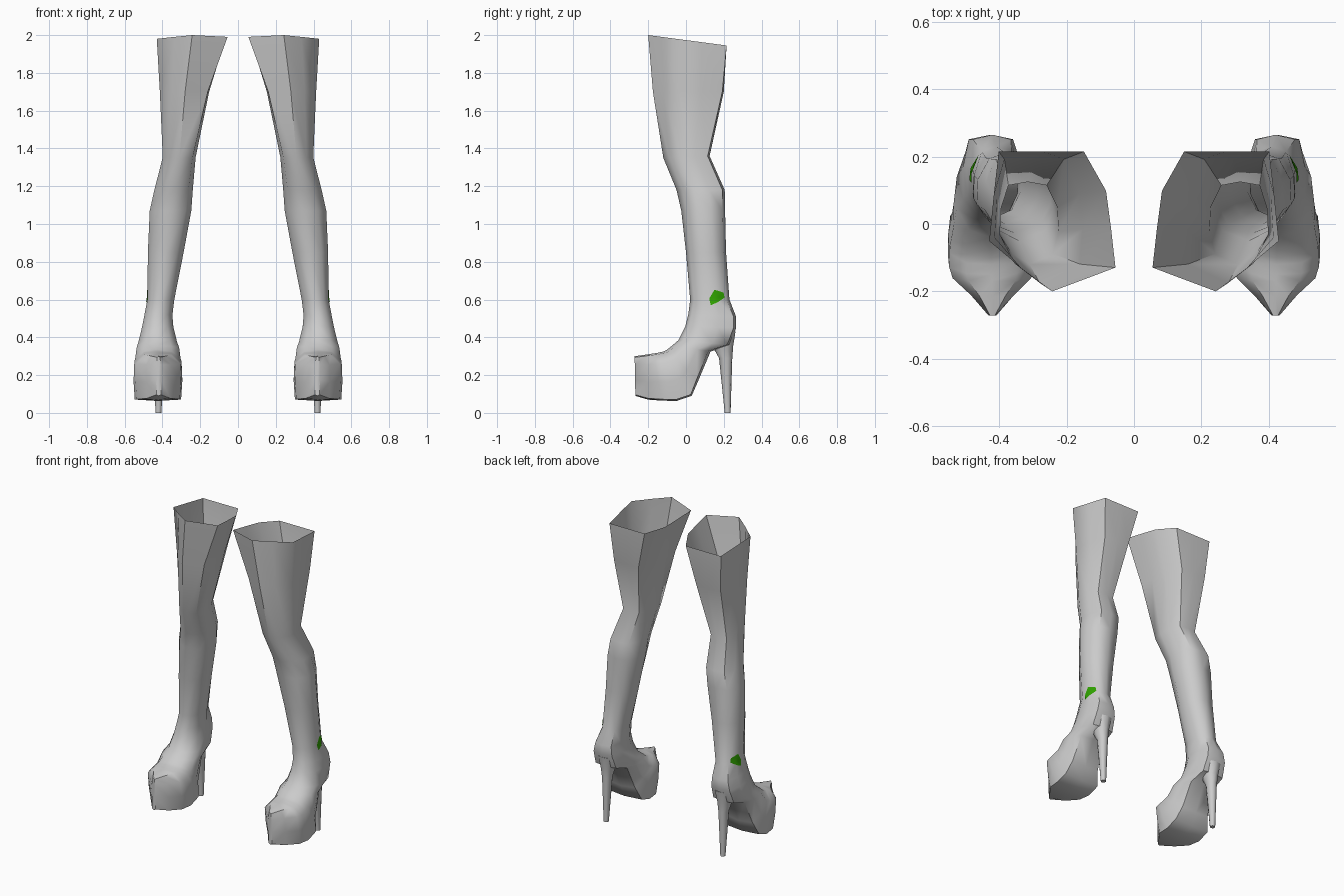
import bpy, bmesh, math
from mathutils import Vector
from mathutils.bvhtree import BVHTree

if "Cube" in bpy.data.objects:
    bpy.data.objects.remove(bpy.data.objects["Cube"])


def material(name, rgb):
    m = bpy.data.materials.new(name)
    m.use_nodes = True
    m.diffuse_color = (*rgb, 1)
    m.node_tree.nodes["Principled BSDF"].inputs["Base Color"].default_value = (*rgb, 1)
    return m


GREY = material("light grey", (0.6, 0.6, 0.6))
GREEN = material("green", (0.03, 0.37, 0.0))


def mirrored(half):
    """Complete a half outline that starts at the front and ends at the back."""
    return half + [(-u, v) for u, v in half[-2:0:-1]]


# Cross-section outlines: u across (-1 inner, 1 outer), v from front/top to back/bottom
CUFF = [(0, 0), (.5, .17), (1, .36), (.93, .68), (.85, 1), (.15, 1),
        (-.5, 1), (-.85, .72), (-.93, .45), (-1, .17)]
ROUND = mirrored([(0, 0), (.62, .1), (.97, .36), (.95, .68), (.6, .93), (0, 1)])
BOXY = mirrored([(0, 0), (.58, .03), (.97, .22), (1, .6), (.95, .97), (0, 1)])


def blend(a, b, t):
    return [(p[0] + (q[0] - p[0]) * t, p[1] + (q[1] - p[1]) * t) for p, q in zip(a, b)]


def ring(outline, front, back, x_in, x_out):
    """Place an outline between a front and a back point given as (y, z)."""
    mid, half = (x_in + x_out) / 2, (x_out - x_in) / 2
    return [Vector((mid + u * half,
                    front[0] + (back[0] - front[0]) * v,
                    front[1] + (back[1] - front[1]) * v)) for u, v in outline]


def finish(name, bm, mat):
    """Make a smooth-shaded object mirrored to both sides."""
    mesh = bpy.data.meshes.new(name)
    bm.to_mesh(mesh)
    bm.free()
    mesh.materials.append(mat)
    ob = bpy.data.objects.new(name, mesh)
    bpy.context.collection.objects.link(ob)
    mod = ob.modifiers.new("both_sides", 'MIRROR')
    mod.use_mirror_merge = False
    bpy.ops.object.select_all(action='DESELECT')
    ob.select_set(True)
    bpy.context.view_layer.objects.active = ob
    bpy.ops.object.shade_smooth_by_angle(angle=math.radians(50))
    return ob


def loft(rings, cap_start=False):
    bm = bmesh.new()
    loops = [[bm.verts.new(p) for p in r] for r in rings]
    for a, b in zip(loops, loops[1:]):
        n = len(a)
        for i in range(n):
            j = (i + 1) % n
            bm.faces.new((a[i], a[j], b[j], b[i]))
    bm.faces.new(loops[-1])
    if cap_start:
        bm.faces.new(loops[0][::-1])
    bmesh.ops.recalc_face_normals(bm, faces=bm.faces)
    return bm


# Boot: open cuff down the leg, over the instep, then forward to the pointed toe
boot = loft([
    ring(CUFF, (-.20, 2.0), (.215, 1.945), .055, .43),
    ring(blend(CUFF, ROUND, .3), (-.175, 1.70), (.20, 1.70), .145, .415),
    ring(blend(CUFF, ROUND, .6), (-.12, 1.35), (.125, 1.36), .22, .40),
    ring(blend(CUFF, ROUND, .7), (-.05, 1.18), (.205, 1.18), .235, .445),
    ring(blend(CUFF, ROUND, .8), (-.025, 1.07), (.207, 1.07), .243, .47),
    ring(ROUND, (.0, .85), (.212, .85), .285, .48),
    ring(ROUND, (.022, .60), (.23, .60), .335, .482),
    ring(blend(ROUND, BOXY, .4), (.012, .52), (.265, .51), .345, .498),
    ring(blend(ROUND, BOXY, .5), (-.003, .46), (.265, .45), .34, .51),
    ring(blend(ROUND, BOXY, .3), (-.04, .385), (.235, .36), .32, .53),
    ring(blend(ROUND, BOXY, .3), (-.075, .355), (.13, .325), .308, .54),
    ring(blend(ROUND, BOXY, .5), (-.10, .335), (.065, .17), .30, .548),
    ring(BOXY, (-.12, .325), (.03, .09), .295, .552),
    ring(BOXY, (-.15, .318), (-.05, .063), .295, .553),
    ring(BOXY, (-.17, .315), (-.13, .065), .302, .542),
    ring(BOXY, (-.215, .308), (-.20, .07), .355, .486),
    ring(BOXY, (-.272, .30), (-.268, .09), .408, .433),
])
surface = BVHTree.FromBMesh(boot)
finish("platform_boots", boot, GREY)

# Slim tapering heel
finish("stiletto_heels", loft([
    ring(ROUND, (.125, .41), (.262, .43), .36, .48),
    ring(ROUND, (.15, .335), (.25, .355), .38, .462),
    ring(ROUND, (.175, .29), (.245, .29), .39, .45),
    ring(ROUND, (.205, 0), (.236, 0), .405, .437),
], cap_start=True), GREY)

# Green patch lying on the outer ankle
outline = [(.13, .57), (.122, .605), (.15, .652), (.198, .637), (.203, .61), (.165, .585)]
cy = sum(p[0] for p in outline) / len(outline)
cz = sum(p[1] for p in outline) / len(outline)


def on_ankle(y, z):
    hit, normal, _, _ = surface.ray_cast(Vector((1, y, z)), Vector((-1, 0, 0)))
    return hit + Vector((.004, .001, 0))


bm = bmesh.new()
centre = bm.verts.new(on_ankle(cy, cz))
loops = [[bm.verts.new(on_ankle(cy + (y - cy) * s, cz + (z - cz) * s)) for y, z in outline]
         for s in (.33, .67, 1)]
for i in range(len(outline)):
    j = (i + 1) % len(outline)
    bm.faces.new((centre, loops[0][j], loops[0][i]))
    for a, b in zip(loops, loops[1:]):
        bm.faces.new((a[i], a[j], b[j], b[i]))
bmesh.ops.recalc_face_normals(bm, faces=bm.faces)
if sum(f.normal.x for f in bm.faces) < 0:
    bmesh.ops.reverse_faces(bm, faces=bm.faces)
finish("ankle_patches", bm, GREEN)
